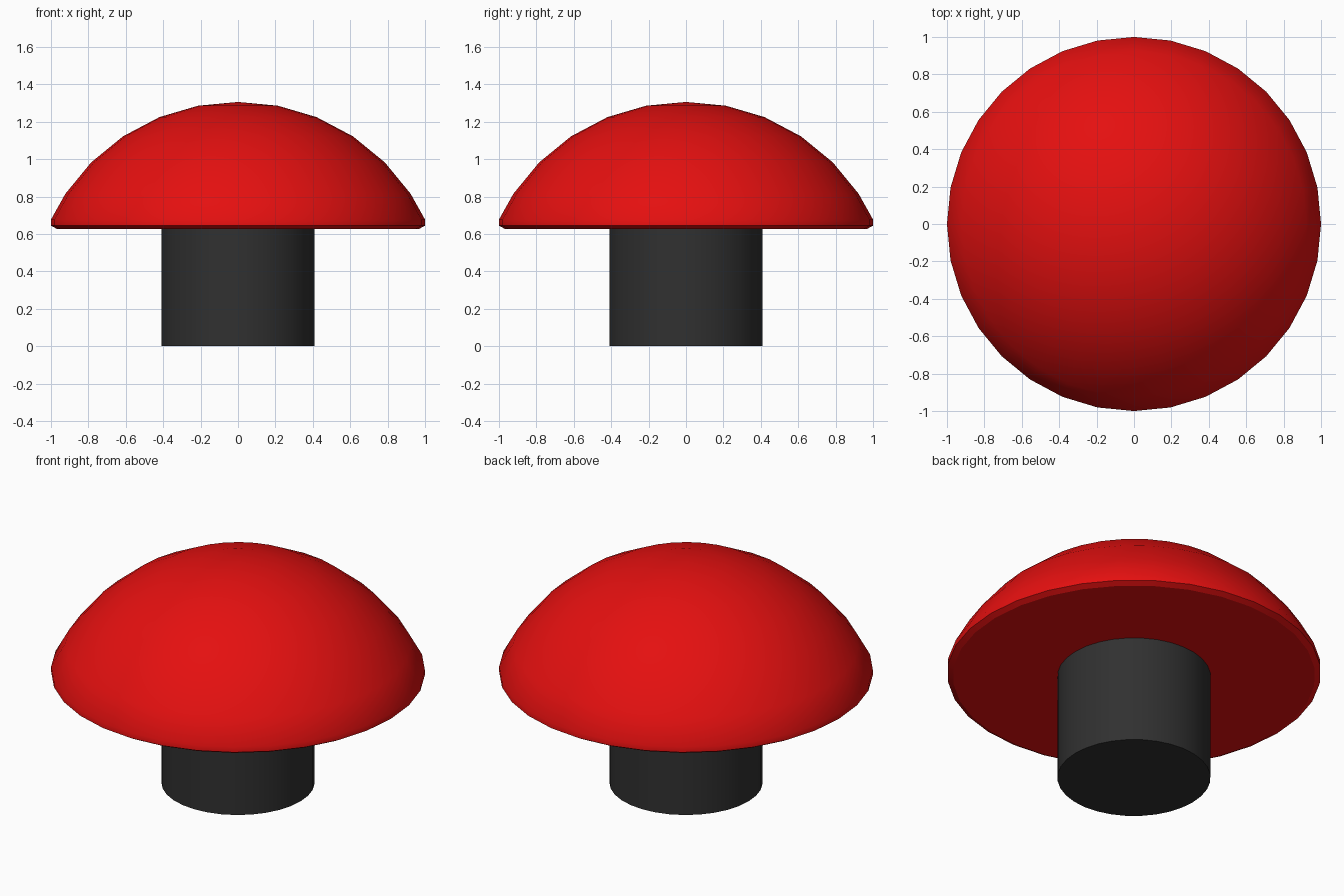
import bpy, math

if "Cube" in bpy.data.objects:
    bpy.data.objects.remove(bpy.data.objects["Cube"])

SIDES = 32


def material(name, color):
    m = bpy.data.materials.new(name)
    m.diffuse_color = (*color, 1.0)
    m.use_nodes = True
    m.node_tree.nodes["Principled BSDF"].inputs["Base Color"].default_value = m.diffuse_color
    return m


def lathe(name, profile, mat, angle):
    """Revolve (radius, z) points around z; radius 0 becomes a single pole."""
    verts, rings, faces = [], [], []
    for r, z in profile:
        start = len(verts)
        count = 1 if r == 0 else SIDES
        for i in range(count):
            a = 2 * math.pi * i / SIDES
            verts.append((r * math.cos(a), r * math.sin(a), z))
        rings.append([start + (i % count) for i in range(SIDES)])
    for low, high in zip(rings, rings[1:]):
        for i in range(SIDES):
            j = (i + 1) % SIDES
            loop = [low[i], low[j], high[j], high[i]]
            faces.append(list(dict.fromkeys(loop)))
    mesh = bpy.data.meshes.new(name)
    mesh.from_pydata(verts, [], faces)
    mesh.materials.append(mat)
    obj = bpy.data.objects.new(name, mesh)
    bpy.context.collection.objects.link(obj)
    bpy.ops.object.select_all(action='DESELECT')
    obj.select_set(True)
    bpy.context.view_layer.objects.active = obj
    bpy.ops.object.shade_smooth_by_angle(angle=math.radians(angle))
    return obj


red = material("red", (0.78, 0.005, 0.005))
dark_grey = material("dark grey", (0.03, 0.03, 0.03))

# Domed cap with a flat underside and a small rolled rim
lathe("cap", [(0, 0.628), (0.97, 0.628), (1.0, 0.645), (1.0, 0.677),
              (0.923, 0.815), (0.785, 0.983), (0.615, 1.122),
              (0.42, 1.225), (0.213, 1.286), (0, 1.306)], red, 29.5)

# Cylindrical stem
lathe("stem", [(0, 0), (0.41, 0), (0.41, 0.628), (0, 0.628)], dark_grey, 30)
